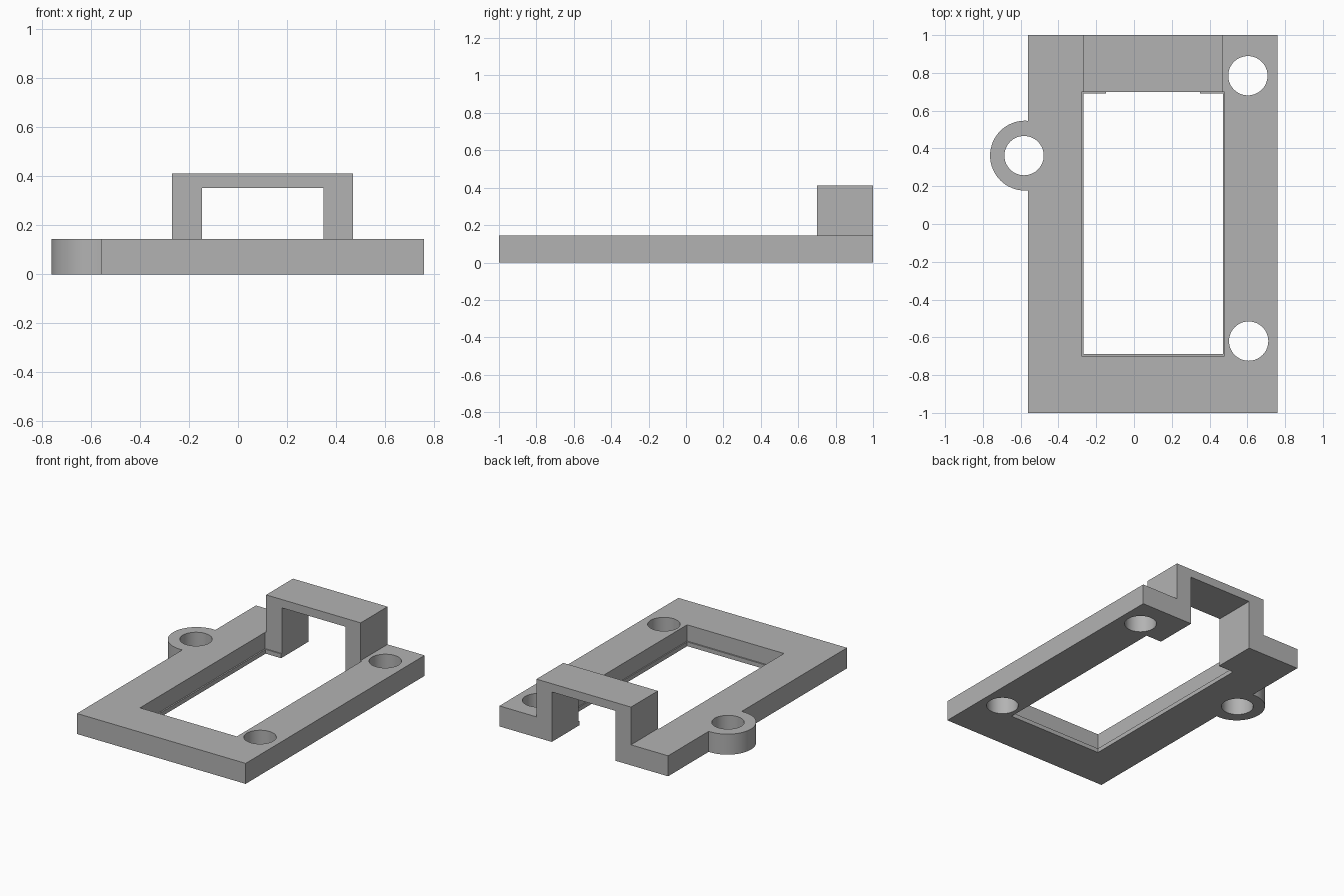
import bpy, bmesh, math
from mathutils import Vector

if "Cube" in bpy.data.objects:
    bpy.data.objects.remove(bpy.data.objects["Cube"], do_unlink=True)

grey = bpy.data.materials.new("plain_grey")
grey.use_nodes = True
colour = (0.45, 0.45, 0.45, 1)
grey.diffuse_color = colour
grey.node_tree.nodes["Principled BSDF"].inputs["Base Color"].default_value = colour


def prism(name, outline, offset):
    """Extrude a closed outline of 3D points along an offset."""
    bm = bmesh.new()
    face = bm.faces.new([bm.verts.new(p) for p in outline])
    top = bmesh.ops.extrude_face_region(bm, geom=[face], use_keep_orig=True)
    moved = [v for v in top["geom"] if isinstance(v, bmesh.types.BMVert)]
    bmesh.ops.translate(bm, verts=moved, vec=Vector(offset))
    bmesh.ops.recalc_face_normals(bm, faces=bm.faces)
    mesh = bpy.data.meshes.new(name)
    bm.to_mesh(mesh)
    bm.free()
    mesh.materials.append(grey)
    obj = bpy.data.objects.new(name, mesh)
    bpy.context.collection.objects.link(obj)
    return obj


def box(name, x0, x1, y0, y1, z0, z1):
    pts = [(x0, y0, z0), (x1, y0, z0), (x1, y1, z0), (x0, y1, z0)]
    return prism(name, pts, (0, 0, z1 - z0))


def disc(name, x, y, r, z0, z1, n=64):
    angles = [math.tau * i / n for i in range(n)]
    pts = [(x + r * math.cos(a), y + r * math.sin(a), z0) for a in angles]
    return prism(name, pts, (0, 0, z1 - z0))


def combine(target, tool, operation):
    mod = target.modifiers.new(tool.name, "BOOLEAN")
    mod.operation = operation
    mod.solver = "EXACT"
    mod.object = tool
    bpy.context.view_layer.objects.active = target
    bpy.ops.object.modifier_apply(modifier=mod.name)
    bpy.data.objects.remove(tool, do_unlink=True)


T = 0.145          # plate thickness
ear = (-0.577, 0.362)

# Base plate with the round side ear
plate = box("base_plate", -0.56, 0.76, -1, 1, 0, T)
combine(plate, disc("side_ear", *ear, 0.185, 0, T), "UNION")

# Stepped window: wide above, slightly narrower at the bottom lip
combine(plate, box("window_upper", -0.278, 0.48, -0.698, 0.70, 0.03, 1), "DIFFERENCE")
combine(plate, box("window_lip", -0.268, 0.472, -0.688, 0.692, -1, 1), "DIFFERENCE")

# Gap through the back edge below the bridge
combine(plate, box("back_gap", -0.147, 0.35, 0.5, 1.5, -1, 1), "DIFFERENCE")

# Screw holes
for x, y in [(0.603, 0.785), (0.607, -0.62), (-0.582, ear[1])]:
    combine(plate, disc("screw_hole", x, y, 0.104, -1, 1), "DIFFERENCE")

# Raised bridge over the back gap
arch = [(-0.27, T), (-0.27, 0.412), (0.47, 0.412), (0.47, T),
        (0.35, T), (0.35, 0.353), (-0.147, 0.353), (-0.147, T)]
bridge = prism("back_bridge", [(x, 0.70, z) for x, z in arch], (0, 0.30, 0))

# Smooth round walls, sharp corners
bpy.ops.object.select_all(action="DESELECT")
for obj in (plate, bridge):
    obj.select_set(True)
bpy.context.view_layer.objects.active = plate
bpy.ops.object.shade_smooth_by_angle(angle=math.radians(30))
